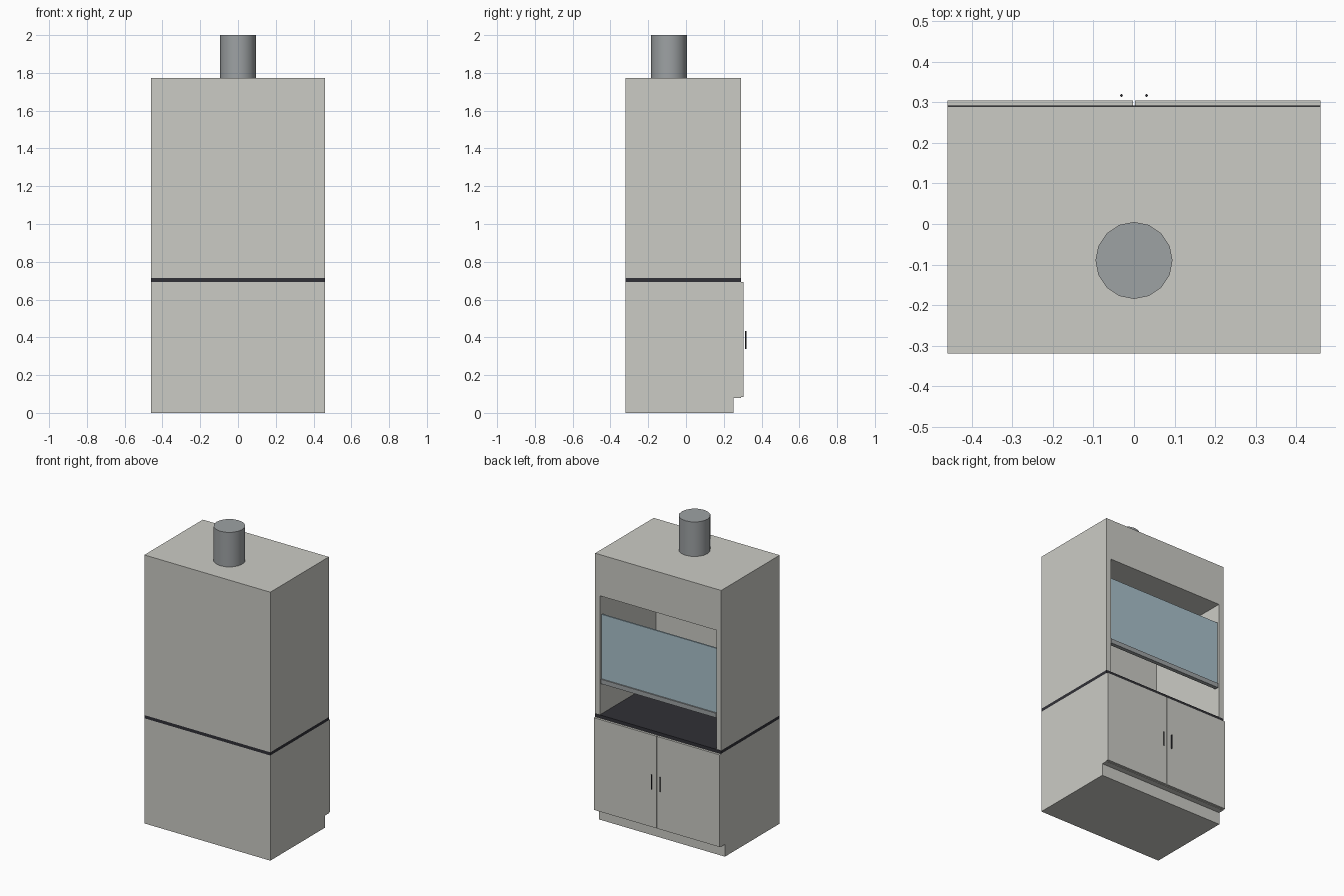
import bpy
import bmesh
import math

cube = bpy.data.objects.get("Cube")
if cube:
    bpy.data.objects.remove(cube, do_unlink=True)


def material(name, rgb, roughness=0.5):
    mat = bpy.data.materials.new(name)
    mat.use_nodes = True
    mat.diffuse_color = (*rgb, 1)
    bsdf = mat.node_tree.nodes["Principled BSDF"]
    bsdf.inputs["Base Color"].default_value = (*rgb, 1)
    bsdf.inputs["Roughness"].default_value = roughness
    return mat


PANEL = material("warm_grey_panel", (0.60, 0.60, 0.56))
METAL = material("grey_metal", (0.34, 0.36, 0.37))
DARK = material("dark_worktop", (0.03, 0.03, 0.037))
GLASS = material("blue_glass", (0.40, 0.535, 0.60))

# Shared dimensions
HALF_W = 0.46
BACK, FRONT = -0.32, 0.29
COUNTER_Z, HOOD_Z, TOP_Z = 0.694, 0.715, 1.772


def add_object(name, bm, mat):
    bmesh.ops.recalc_face_normals(bm, faces=bm.faces)
    mesh = bpy.data.meshes.new(name)
    bm.to_mesh(mesh)
    bm.free()
    mesh.materials.append(mat)
    obj = bpy.data.objects.new(name, mesh)
    bpy.context.collection.objects.link(obj)
    return obj


def box(name, xs, ys, zs, mat):
    bm = bmesh.new()
    bmesh.ops.create_cube(bm, size=1)
    for v in bm.verts:
        v.co = [lo + (c + 0.5) * (hi - lo) for c, (lo, hi) in zip(v.co, (xs, ys, zs))]
    return add_object(name, bm, mat)


def cylinder(name, x, y, zs, radius, sides, mat):
    bm = bmesh.new()
    bmesh.ops.create_cone(bm, cap_ends=True, segments=sides, radius1=radius,
                          radius2=radius, depth=zs[1] - zs[0])
    bmesh.ops.translate(bm, verts=bm.verts, vec=(x, y, sum(zs) / 2))
    obj = add_object(name, bm, mat)
    bpy.ops.object.select_all(action="DESELECT")
    obj.select_set(True)
    bpy.context.view_layer.objects.active = obj
    bpy.ops.object.shade_smooth_by_angle(angle=math.radians(35))
    return obj


def side_profile(name, points, half_width, mat):
    bm = bmesh.new()
    face = bm.faces.new([bm.verts.new((-half_width, y, z)) for y, z in points])
    result = bmesh.ops.extrude_face_region(bm, geom=[face])
    moved = [g for g in result["geom"] if isinstance(g, bmesh.types.BMVert)]
    bmesh.ops.translate(bm, verts=moved, vec=(2 * half_width, 0, 0))
    return add_object(name, bm, mat)


# Base cabinet with a recessed toe kick
side_profile("base_cabinet", [(BACK, 0), (0.251, 0), (0.251, 0.08), (FRONT, 0.08),
                              (FRONT, COUNTER_Z), (BACK, COUNTER_Z)], HALF_W, PANEL)

# Pair of cabinet doors with bar handles
for side, label in ((1, "left"), (-1, "right")):
    box(f"{label}_door", sorted((side * 0.002, side * HALF_W)),
        (FRONT, 0.305), (0.084, COUNTER_Z - 0.002), PANEL)
    cylinder(f"{label}_handle", side * 0.031, 0.317, (0.339, 0.434), 0.0035, 8, DARK)

# Worktop
box("worktop", (-HALF_W, HALF_W), (BACK, FRONT + 0.002), (COUNTER_Z, HOOD_Z), DARK)

# Hood enclosure, hollowed out above the worktop
hood = box("hood_enclosure", (-HALF_W, HALF_W), (BACK, FRONT), (HOOD_Z, TOP_Z), PANEL)
cutter = box("chamber_cutter", (-0.425, 0.425), (-0.295, 0.5), (0.6, 1.5), PANEL)
cutter.hide_render = True
cut = hood.modifiers.new("chamber", "BOOLEAN")
cut.operation = "DIFFERENCE"
cut.solver = "EXACT"
cut.object = cutter
bpy.context.view_layer.objects.active = hood
bpy.ops.object.modifier_apply(modifier=cut.name)
bpy.data.objects.remove(cutter, do_unlink=True)

# Sliding sash with a metal pull rail
box("sash_glass", (-0.42, 0.42), (0.27, 0.28), (0.945, 1.375), GLASS)
box("sash_rail", (-0.42, 0.42), (0.262, 0.288), (0.92, 0.95), METAL)

# Exhaust duct
cylinder("exhaust_duct", 0, -0.09, (TOP_Z - 0.002, 2), 0.095, 16, METAL)
